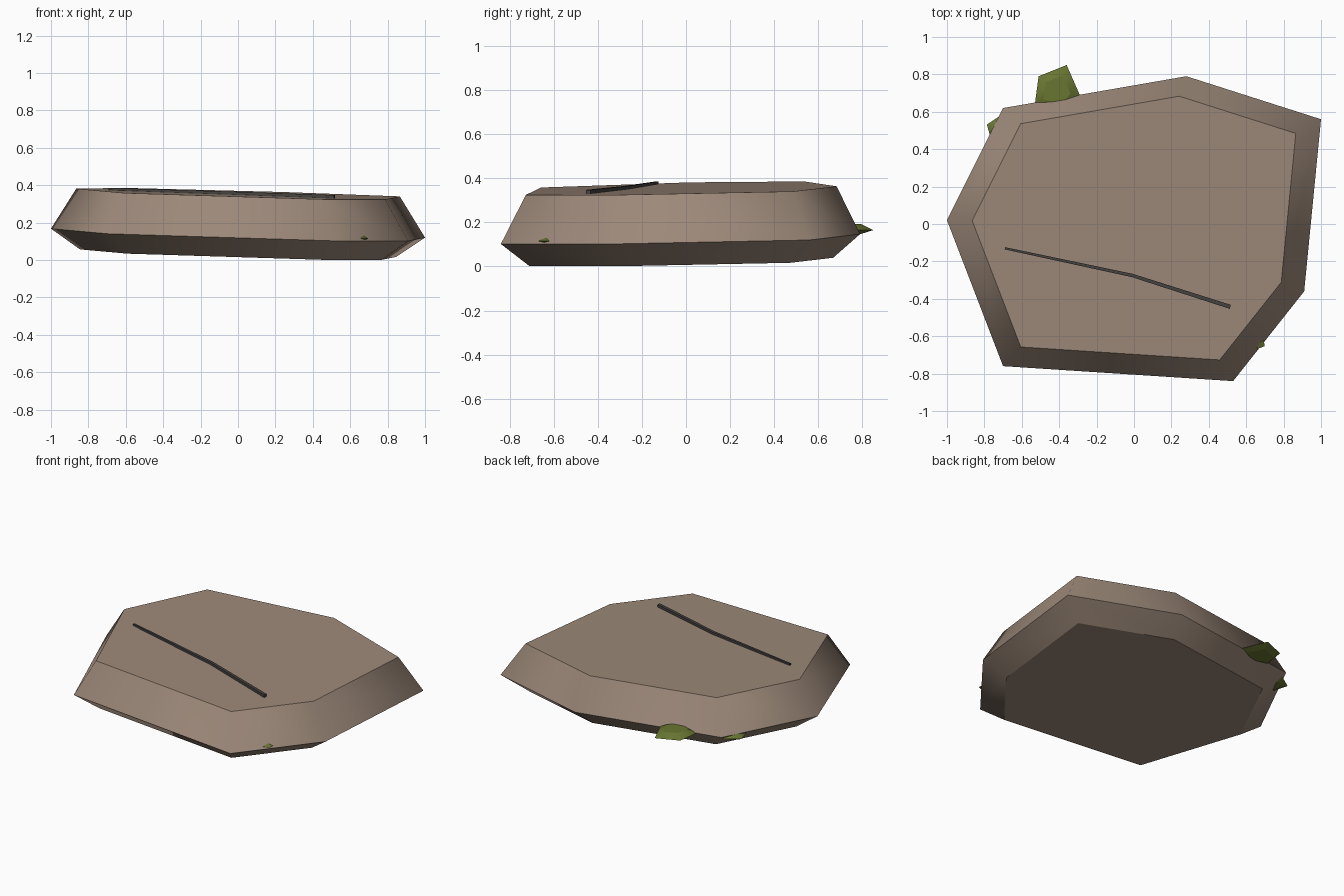
import bpy, bmesh, math
from mathutils import Vector

if "Cube" in bpy.data.objects:
    bpy.data.objects.remove(bpy.data.objects["Cube"])


def material(name, rgb):
    m = bpy.data.materials.new(name)
    m.diffuse_color = (*rgb, 1)
    m.use_nodes = True
    m.node_tree.nodes["Principled BSDF"].inputs["Base Color"].default_value = m.diffuse_color
    return m


STONE = material("warm stone", (0.335, 0.25, 0.193))
MOSS = material("moss green", (0.14, 0.18, 0.032))
CRACK = material("dark crack", (0.06, 0.055, 0.05))


def loft(name, rings, mat, smooth=False):
    """Skin closed rings bottom to top; sides smooth, caps and ring edges sharp."""
    bm = bmesh.new()
    vs = [[bm.verts.new(p) for p in r] for r in rings]
    n = len(rings[0])
    for lo, hi in zip(vs, vs[1:]):
        for i in range(n):
            j = (i + 1) % n
            bm.faces.new((lo[i], lo[j], hi[j], hi[i])).smooth = smooth
    bm.faces.new(vs[0][::-1])
    bm.faces.new(vs[-1])
    bmesh.ops.recalc_face_normals(bm, faces=bm.faces)
    for r in vs:
        for i in range(n):
            e = bm.edges.get((r[i], r[(i + 1) % n]))
            if e:
                e.smooth = False
    me = bpy.data.meshes.new(name)
    bm.to_mesh(me)
    bm.free()
    me.materials.append(mat)
    ob = bpy.data.objects.new(name, me)
    bpy.context.collection.objects.link(ob)
    return ob


def tilt(x, y, z):
    """Point on the slab's gently tilted plane of height z at the centre."""
    return Vector((x, y, z - 0.03 * x + 0.023 * y))


# Seven-sided slab: bottom, widest and top outlines
outline = [(1.0, 0.56), (0.28, 0.79), (-0.70, 0.62), (-1.0, 0.02),
           (-0.70, -0.76), (0.53, -0.84), (0.91, -0.36)][::-1]
slab_rings = [[tilt(x * s, y * s, z) for x, y in outline]
              for s, z in ((0.845, 0.031), (1.0, 0.137), (0.865, 0.355))]
loft("stone_slab", slab_rings, STONE, True)

# Crack: thin raised strip bent once, widening to the front right
path = [(-0.69, -0.13, 0.006), (-0.01, -0.275, 0.009), (0.515, -0.443, 0.011)]
across = Vector((0.25, 0.97, 0))
crack_rings = []
for x, y, w in path:
    c = tilt(x, y, 0.362)
    crack_rings.append([c + across * w * a + Vector((0, 0, w * b))
                        for a, b in ((-1, -1), (1, -1), (1, 1), (-1, 1))])
loft("surface_crack", crack_rings, CRACK)


# Moss lumps: flattened domes peeping out of the widest edge
def moss(name, pts, z, h):
    cx = sum(p[0] for p in pts) / len(pts)
    cy = sum(p[1] for p in pts) / len(pts)
    rings = [[(cx + (x - cx) * s, cy + (y - cy) * s, z + h * dz) for x, y in pts]
             for s, dz in ((0.6, -0.5), (1.0, 0.0), (0.6, 0.8))]
    loft(name, rings, MOSS, True)


def pentagon(x, y, r, a):
    return [(x + r * math.cos(a + i * math.tau / 5),
             y + r * math.sin(a + i * math.tau / 5)) for i in range(5)]


moss("moss_back", [(-0.51, 0.79), (-0.36, 0.85), (-0.29, 0.69),
                   (-0.38, 0.58), (-0.53, 0.64)], 0.165, 0.035)
moss("moss_left", pentagon(-0.70, 0.50, 0.092, math.radians(160)), 0.15, 0.03)
moss("moss_right", pentagon(0.63, -0.61, 0.08, math.radians(-33)), 0.115, 0.02)
